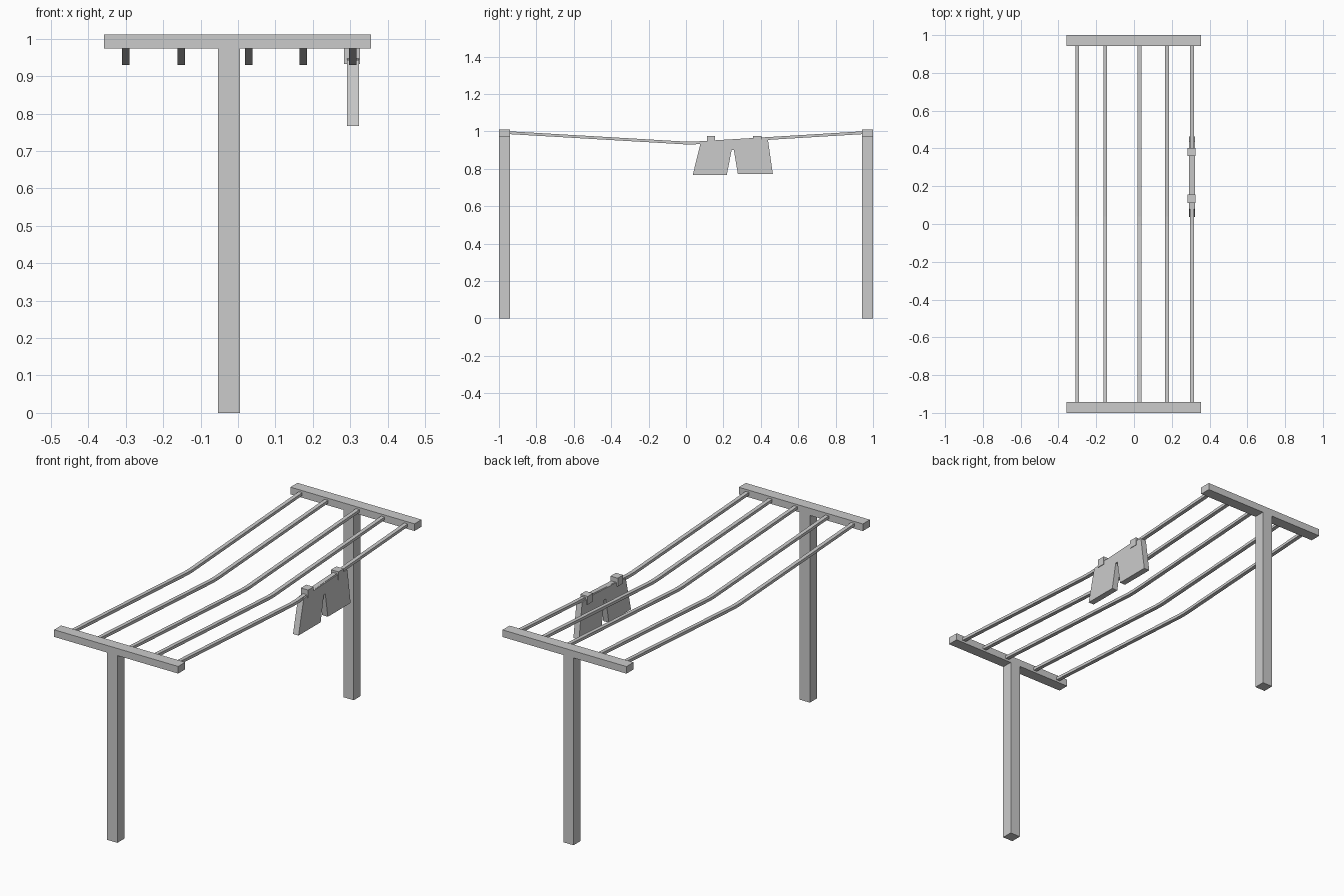
import bpy, bmesh

if "Cube" in bpy.data.objects:
    bpy.data.objects.remove(bpy.data.objects["Cube"])


def finish(bm, name):
    bmesh.ops.recalc_face_normals(bm, faces=bm.faces[:])
    mesh = bpy.data.meshes.new(name)
    bm.to_mesh(mesh)
    bm.free()
    obj = bpy.data.objects.new(name, mesh)
    bpy.context.collection.objects.link(obj)
    return obj


def extrude_x(name, profile, x0, x1):
    """Extrude a (y, z) outline along x."""
    bm = bmesh.new()
    face = bm.faces.new([bm.verts.new((x0, y, z)) for y, z in profile])
    ext = bmesh.ops.extrude_face_region(bm, geom=[face])
    verts = [v for v in ext["geom"] if isinstance(v, bmesh.types.BMVert)]
    bmesh.ops.translate(bm, verts=verts, vec=(x1 - x0, 0, 0))
    return finish(bm, name)


def box(name, x0, x1, y0, y1, z0, z1):
    return extrude_x(name, [(y0, z0), (y1, z0), (y1, z1), (y0, z1)], x0, x1)


# T-shaped end supports
for side, y0 in (("front", -1.0), ("back", 0.942)):
    box(side + "_post", -0.053, 0.006, y0, y0 + 0.058, 0, 0.974)
    box(side + "_crossbar", -0.358, 0.356, y0, y0 + 0.058, 0.974, 1.011)

# Sagging lines
path = [(-0.945, 0.993), (0.0, 0.938), (0.04, 0.938), (0.945, 0.993)]
h = 0.0075
outline = [(y, z - h) for y, z in path] + [(y, z + h) for y, z in reversed(path)]
for i, x in enumerate((-0.3, -0.152, 0.029, 0.174, 0.307)):
    extrude_x(f"line_{i + 1}", outline, x - 0.01, x + 0.01)

# Hanging shorts
shorts = [(0.036, 0.767), (0.218, 0.767), (0.244, 0.9), (0.256, 0.9),
          (0.277, 0.773), (0.464, 0.773), (0.438, 0.955), (0.36, 0.962),
          (0.15, 0.952), (0.079, 0.943)]
extrude_x("shorts", shorts, 0.291, 0.323)

# Clothes pegs
for name, y, z in (("left_peg", 0.133, 0.976), ("right_peg", 0.381, 0.976)):
    box(name, 0.284, 0.326, y - 0.022, y + 0.022, z - 0.043, z)
